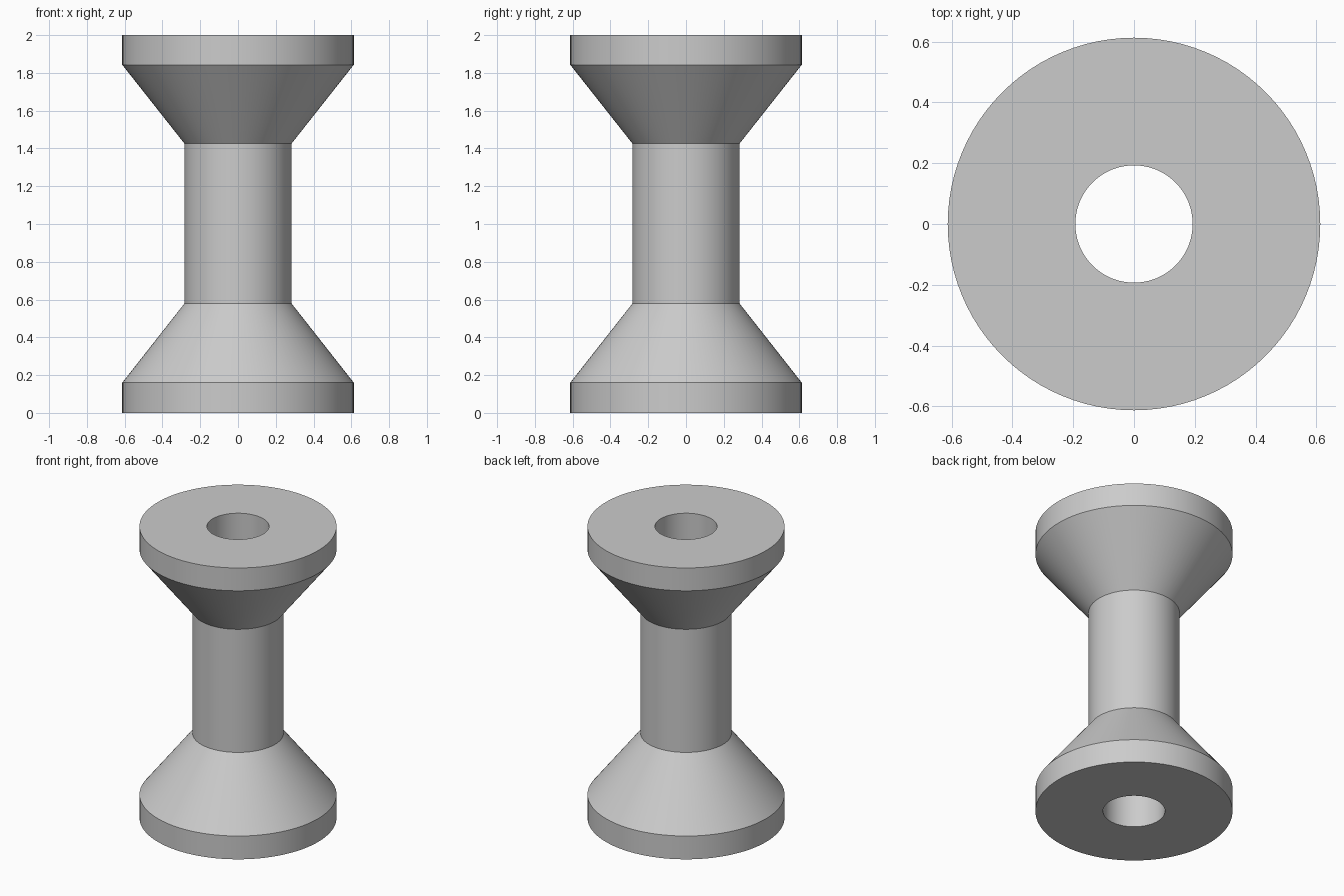
import bpy, bmesh, math

if "Cube" in bpy.data.objects:
    bpy.data.objects.remove(bpy.data.objects["Cube"])

SEGMENTS = 96
BORE, CORE, RIM = 0.193, 0.283, 0.613

grey = bpy.data.materials.new("plain grey")
grey.diffuse_color = (0.6, 0.6, 0.6, 1)
grey.use_nodes = True
grey.node_tree.nodes["Principled BSDF"].inputs["Base Color"].default_value = grey.diffuse_color

# Closed cross-section (radius, height): bore, flanges, cones and core
profile = [(BORE, 0), (RIM, 0), (RIM, 0.16), (CORE, 0.58),
           (CORE, 1.425), (RIM, 1.843), (RIM, 2), (BORE, 2)]

# Revolve the cross-section around z
bm = bmesh.new()
rings = []
for i in range(SEGMENTS):
    a = 2 * math.pi * i / SEGMENTS
    rings.append([bm.verts.new((r * math.cos(a), r * math.sin(a), z)) for r, z in profile])
for i, ring in enumerate(rings):
    after = rings[(i + 1) % SEGMENTS]
    for j in range(len(profile)):
        k = (j + 1) % len(profile)
        bm.faces.new((ring[j], after[j], after[k], ring[k]))
bmesh.ops.recalc_face_normals(bm, faces=bm.faces)

mesh = bpy.data.meshes.new("spool")
bm.to_mesh(mesh)
bm.free()
mesh.materials.append(grey)
spool = bpy.data.objects.new("spool", mesh)
bpy.context.collection.objects.link(spool)

# Smooth round surfaces, crisp rims
bpy.context.view_layer.objects.active = spool
spool.select_set(True)
bpy.ops.object.shade_smooth_by_angle(angle=math.radians(30))
